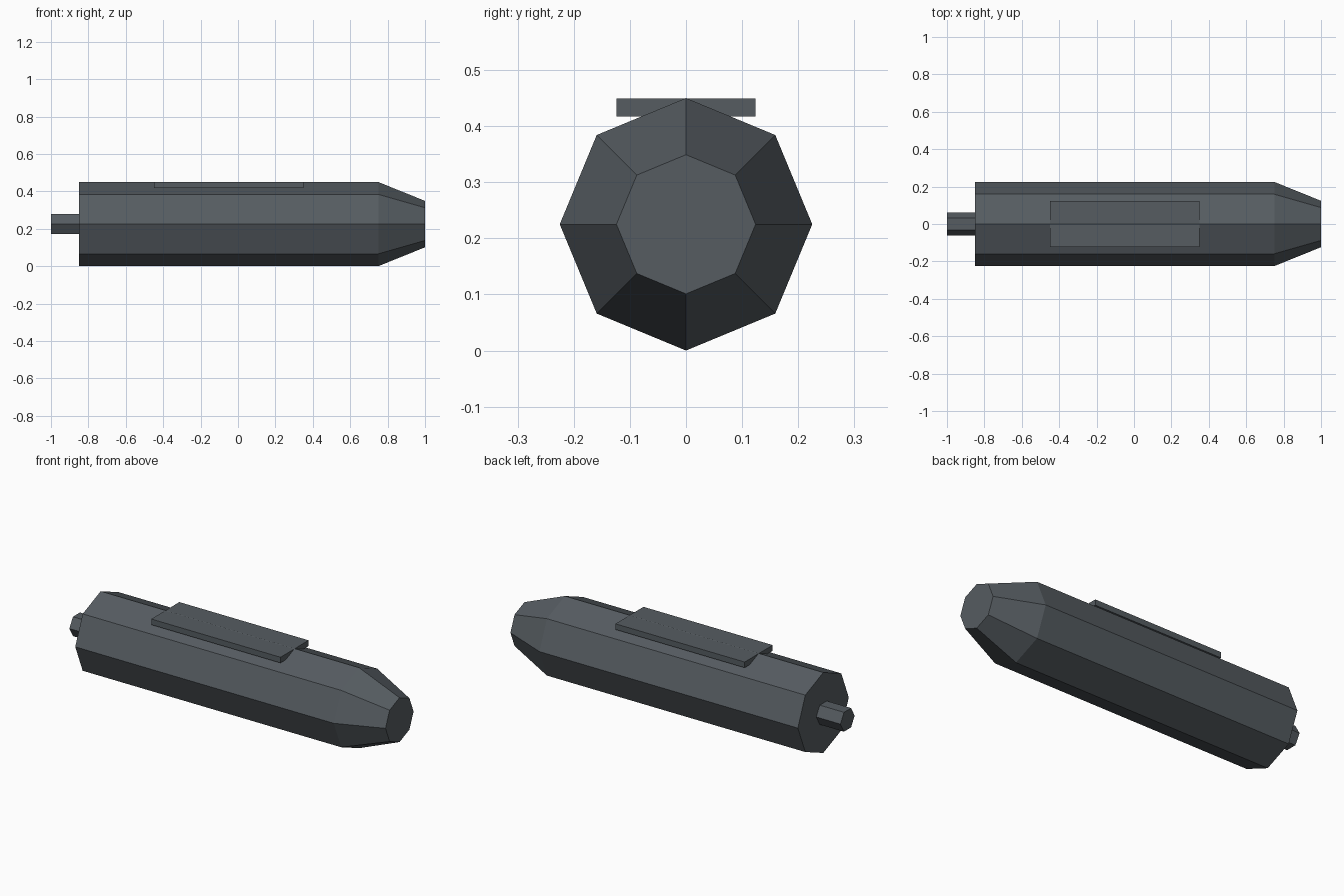
import bpy, bmesh
from math import cos, sin, tau

cube = bpy.data.objects.get("Cube")
if cube:
    bpy.data.objects.remove(cube)

AXIS_Z = 0.225

gunmetal = bpy.data.materials.new("gunmetal grey")
gunmetal.use_nodes = True
colour = (0.092, 0.107, 0.12, 1)
gunmetal.diffuse_color = colour
gunmetal.node_tree.nodes["Principled BSDF"].inputs["Base Color"].default_value = colour


def add_object(name, bm):
    bmesh.ops.recalc_face_normals(bm, faces=bm.faces)
    mesh = bpy.data.meshes.new(name)
    bm.to_mesh(mesh)
    bm.free()
    mesh.materials.append(gunmetal)
    obj = bpy.data.objects.new(name, mesh)
    bpy.context.collection.objects.link(obj)
    return obj


def loft(name, sides, stations):
    """Flat-sided solid along x through (x, radius) stations, a corner on +y."""
    bm = bmesh.new()
    rings = [[bm.verts.new((x, r * cos(tau * i / sides), AXIS_Z + r * sin(tau * i / sides)))
              for i in range(sides)] for x, r in stations]
    for a, b in zip(rings, rings[1:]):
        for i in range(sides):
            j = (i + 1) % sides
            bm.faces.new((a[i], a[j], b[j], b[i]))
    bm.faces.new(rings[0])
    bm.faces.new(rings[-1])
    return add_object(name, bm)


def box(name, centre, size):
    bm = bmesh.new()
    bmesh.ops.create_cube(bm, size=1)
    bmesh.ops.scale(bm, vec=size, verts=bm.verts)
    bmesh.ops.translate(bm, vec=centre, verts=bm.verts)
    return add_object(name, bm)


# Octagonal casing with tapered nose
loft("casing", 8, [(-0.85, 0.225), (0.75, 0.225), (1.0, 0.124)])

# Hexagonal tail rod
loft("tail_rod", 6, [(-1.0, 0.0625), (-0.84, 0.0625)])

# Flat mounting plate on the top ridge
box("top_plate", (-0.05, 0, 0.433), (0.8, 0.248, 0.032))
